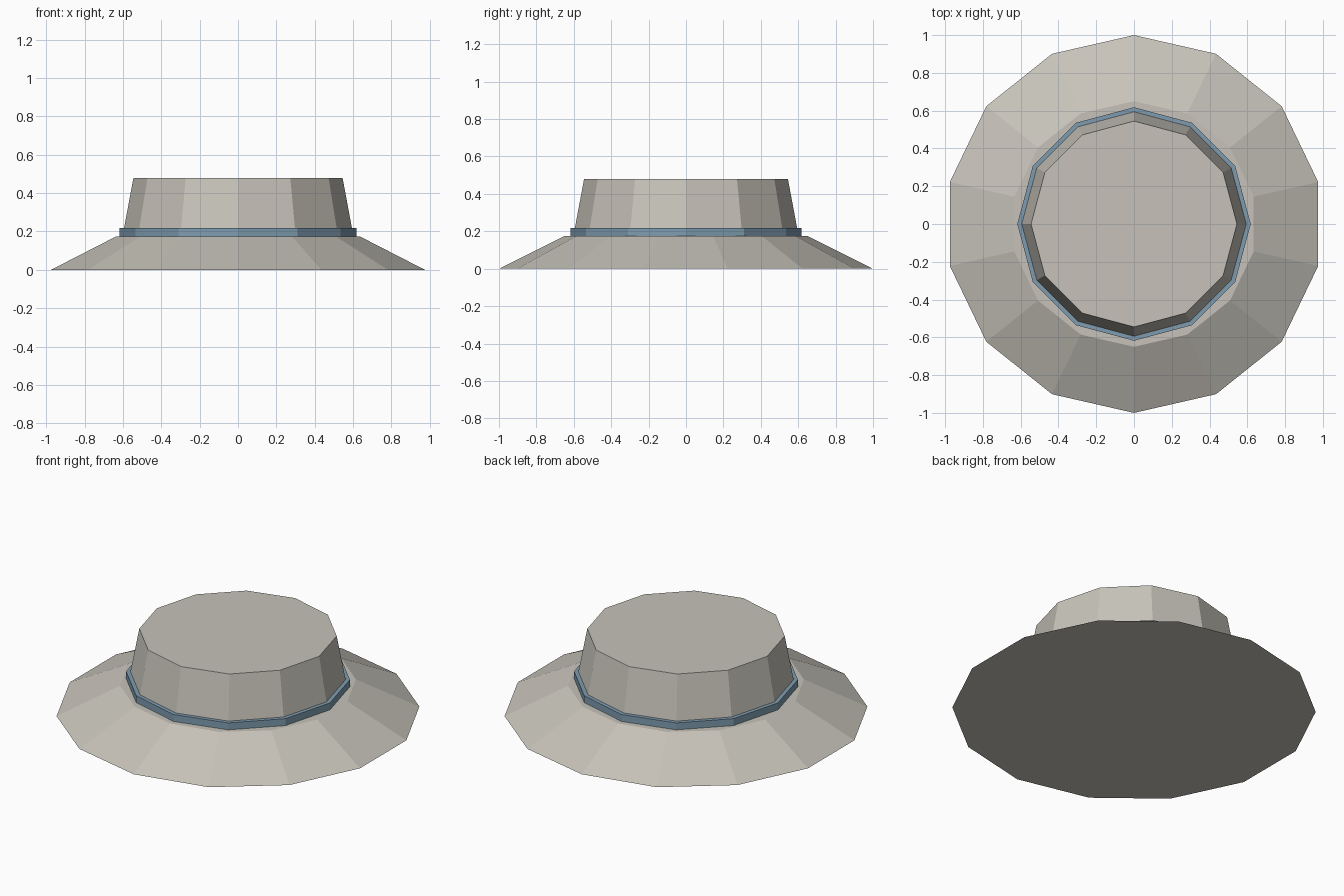
import bpy, math

if "Cube" in bpy.data.objects:
    bpy.data.objects.remove(bpy.data.objects["Cube"])


def material(name, colour):
    mat = bpy.data.materials.new(name)
    mat.diffuse_color = (*colour, 1)
    mat.use_nodes = True
    mat.node_tree.nodes["Principled BSDF"].inputs["Base Color"].default_value = mat.diffuse_color
    return mat


def frustum(name, sides, r_low, r_high, z_low, z_high, mat):
    """Closed tapered prism with one corner pointing to +y."""
    verts = []
    for r, z in ((r_low, z_low), (r_high, z_high)):
        for i in range(sides):
            a = math.pi / 2 + 2 * math.pi * i / sides
            verts.append((r * math.cos(a), r * math.sin(a), z))
    faces = [tuple(reversed(range(sides))), tuple(range(sides, 2 * sides))]
    for i in range(sides):
        j = (i + 1) % sides
        faces.append((i, j, sides + j, sides + i))
    mesh = bpy.data.meshes.new(name)
    mesh.from_pydata(verts, [], faces)
    mesh.materials.append(mat)
    obj = bpy.data.objects.new(name, mesh)
    bpy.context.collection.objects.link(obj)
    return obj


felt = material("warm grey felt", (0.57, 0.545, 0.49))
ribbon = material("dusty blue ribbon", (0.21, 0.33, 0.43))

# Wide sloping brim
frustum("brim", 14, 1.0, 0.65, 0.0, 0.175, felt)
# Ribbon around the foot of the crown
frustum("hat_band", 12, 0.618, 0.618, 0.175, 0.217, ribbon)
# Tapered crown with flat top
frustum("crown", 12, 0.602, 0.545, 0.175, 0.48, felt)
